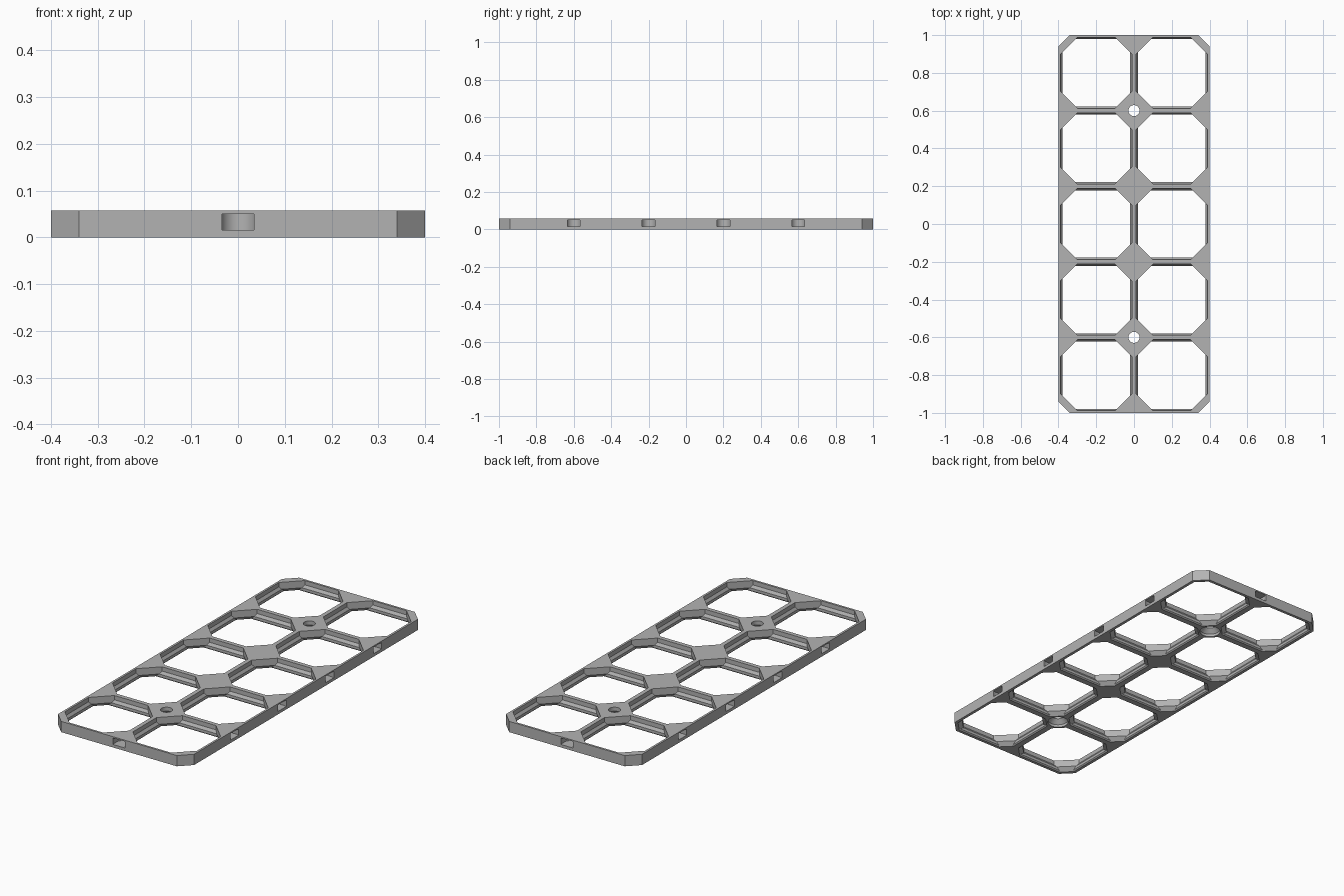
import bpy, bmesh, math

if "Cube" in bpy.data.objects:
    bpy.data.objects.remove(bpy.data.objects["Cube"])

U = 1 / 70            # one millimetre in scene units
PITCH = 28            # cell size in mm
COLS, ROWS = 2, 5
THICK = 4
W, L = COLS * PITCH / 2, ROWS * PITCH / 2

grey = bpy.data.materials.new("grey_plastic")
grey.diffuse_color = (0.45, 0.45, 0.45, 1)
grey.use_nodes = True
grey.node_tree.nodes["Principled BSDF"].inputs["Base Color"].default_value = grey.diffuse_color


def loft(bm, rings):
    """Closed solid through rings of (x, y, z) points, bottom to top."""
    vs = [[bm.verts.new((x * U, y * U, z * U)) for x, y, z in r] for r in rings]
    n = len(vs[0])
    for a, b in zip(vs, vs[1:]):
        for i in range(n):
            j = (i + 1) % n
            bm.faces.new((a[i], a[j], b[j], b[i]))
    bm.faces.new(vs[0][::-1])
    bm.faces.new(vs[-1])


def make_object(name, bm):
    bmesh.ops.recalc_face_normals(bm, faces=bm.faces)
    me = bpy.data.meshes.new(name)
    bm.to_mesh(me)
    bm.free()
    me.materials.append(grey)
    ob = bpy.data.objects.new(name, me)
    bpy.context.collection.objects.link(ob)
    return ob


def octagon(hx, hy, cut, z, cx=0, cy=0):
    """Rectangle with half sizes hx, hy and corners cut off by `cut`."""
    pts = [(hx, hy - cut), (hx - cut, hy), (cut - hx, hy), (-hx, hy - cut),
           (-hx, cut - hy), (cut - hx, -hy), (hx - cut, -hy), (hx, cut - hy)]
    return [(cx + x, cy + y, z) for x, y in pts]


# Plate with cut corners
bm = bmesh.new()
loft(bm, [octagon(W, L, 4.2, 0), octagon(W, L, 4.2, THICK)])
plate = make_object("grid_plate", bm)

cut = bmesh.new()

# Cell openings: (height, wall half thickness, corner reach along the wall)
R2 = math.sqrt(2)
REACH = 4.2 + 2.6 * R2
levels = [(-1, 1.1, REACH - 1.4 * R2), (0, 1.1, REACH - 1.4 * R2),
          (0.4, 1.5, REACH - R2), (1.4, 1.5, REACH),
          (2.4, 0.8, REACH), (THICK + 1, 0.8, REACH)]
for i in range(COLS):
    for j in range(ROWS):
        cx, cy = (i + 0.5) * PITCH - W, (j + 0.5) * PITCH - L
        loft(cut, [octagon(PITCH / 2 - w, PITCH / 2 - w, c - 2 * w, z, cx, cy)
                   for z, w, c in levels])

# Connector slots: narrow mouth, rounded inner end (depth, half width)
side = [(-1, 2.4)] + [(d, 5.1 - math.sqrt(2.7 ** 2 - d * d))
                      for d in (0, 0.25, 0.5, 0.75, 1.0)]
arc = [(2.4 + 2.6 * math.sin(a), 2.6 * math.cos(a))
       for a in (k * math.pi / 24 for k in range(25))]
slot = side + arc + [(d, -w) for d, w in reversed(side)]


def add_slot(x, y, dx, dy):
    """Slot at an edge point, running inward along (dx, dy)."""
    loft(cut, [[(x + dx * d - dy * w, y + dy * d + dx * w, z) for d, w in slot]
               for z in (1.1, 3.5)])


for s in (-1, 1):
    for i in range(1, COLS):
        add_slot(i * PITCH - W, s * L, 0, -s)
    for j in range(1, ROWS):
        add_slot(s * W, j * PITCH - L, -s, 0)

# Countersunk screw holes, heads on the underside
for s in (-1, 1):
    loft(cut, [[(r * math.cos(k * math.pi / 20), s * 1.5 * PITCH + r * math.sin(k * math.pi / 20), z)
                for k in range(40)]
               for z, r in ((-1, 3.6), (1, 3.6), (2.55, 2.05), (THICK + 1, 2.05))])

cutter = make_object("opening_cutter", cut)
cutter.hide_render = True
cutter.hide_viewport = True

mod = plate.modifiers.new("openings", 'BOOLEAN')
mod.operation = 'DIFFERENCE'
mod.solver = 'EXACT'
mod.object = cutter
bpy.context.view_layer.objects.active = plate
plate.select_set(True)
bpy.ops.object.modifier_apply(modifier=mod.name)
bpy.data.objects.remove(cutter)
bpy.ops.object.shade_smooth_by_angle(angle=math.radians(25))
